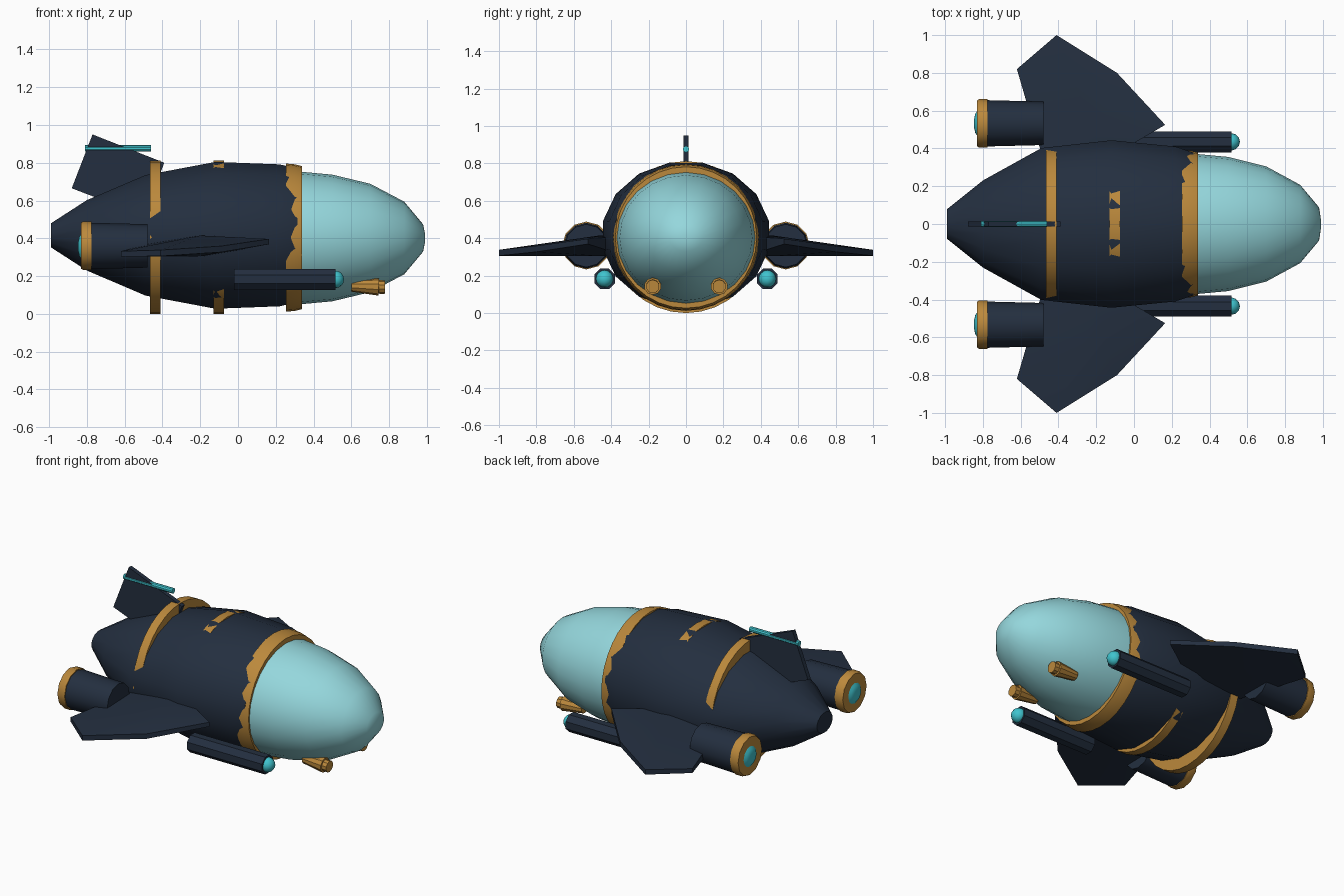
import bpy, bmesh, math
from mathutils import Matrix, Vector

if "Cube" in bpy.data.objects:
    bpy.data.objects.remove(bpy.data.objects["Cube"], do_unlink=True)


def material(name, rgb):
    m = bpy.data.materials.new(name)
    m.use_nodes = True
    m.diffuse_color = (*rgb, 1)
    m.node_tree.nodes["Principled BSDF"].inputs["Base Color"].default_value = (*rgb, 1)
    return m


NAVY = material("dark navy", (0.017, 0.028, 0.05))
GLASS = material("pale aqua", (0.30, 0.68, 0.72))
GOLD = material("gold", (0.50, 0.25, 0.045))
CYAN = material("bright cyan", (0.05, 0.55, 0.62))


def finish(name, bm, mat, smooth=True):
    bmesh.ops.recalc_face_normals(bm, faces=bm.faces)
    mesh = bpy.data.meshes.new(name)
    bm.to_mesh(mesh)
    bm.free()
    mesh.materials.append(mat)
    ob = bpy.data.objects.new(name, mesh)
    bpy.context.collection.objects.link(ob)
    if smooth:
        bpy.ops.object.select_all(action="DESELECT")
        ob.select_set(True)
        bpy.context.view_layer.objects.active = ob
        bpy.ops.object.shade_smooth_by_angle(angle=math.radians(35))
    return ob


def lathe(name, profile, mat, segs, y=0, z=0, turn=0.0, pitch=0.0):
    """Rings of (x, half width, half height) along x, capped at both ends."""
    bm = bmesh.new()
    rings = []
    for x, ry, rz in profile:
        angles = [(i + turn) * math.tau / segs for i in range(segs)]
        rings.append([bm.verts.new((x, ry * math.sin(a), rz * math.cos(a))) for a in angles])
    for a, b in zip(rings, rings[1:]):
        for i in range(segs):
            j = (i + 1) % segs
            bm.faces.new((a[i], a[j], b[j], b[i]))
    bm.faces.new(rings[0])
    bm.faces.new(rings[-1])
    pivot = Vector((profile[0][0], 0, 0))
    bmesh.ops.rotate(bm, verts=bm.verts, cent=pivot, matrix=Matrix.Rotation(pitch, 3, "Y"))
    bmesh.ops.translate(bm, verts=bm.verts, vec=(0, y, z))
    return finish(name, bm, mat)


def tube(name, steps, mat, segs, **place):
    return lathe(name, [(x, r, r) for x, r in steps], mat, segs, **place)


# Hull
lathe("hull", [(-0.99, 0.08, 0.065), (-0.8, 0.235, 0.19), (-0.49, 0.41, 0.325),
               (-0.12, 0.452, 0.396), (0.22, 0.418, 0.383), (0.315, 0.385, 0.36)],
      NAVY, 16, z=0.416, turn=0.5)

# Canopy
lathe("canopy", [(0.25, 0.372, 0.352), (0.34, 0.37, 0.35), (0.5, 0.355, 0.335),
                 (0.7, 0.305, 0.287), (0.88, 0.207, 0.192), (0.98, 0.088, 0.072),
                 (0.99, 0.02, 0.02)], GLASS, 24, z=0.402)

# Bands around the hull
tube("front_band", [(0.255, 0.392), (0.3, 0.388), (0.34, 0.378)], GOLD, 32, z=0.404)
tube("middle_band", [(-0.13, 0.406), (-0.075, 0.406)], GOLD, 32, z=0.406)
tube("rear_band", [(-0.465, 0.406), (-0.41, 0.406)], GOLD, 32, z=0.406)


# Wing: outline of (x, y, mid height, half thickness) around a thick centre
def wing(name, side):
    outline = [(-0.41, 1.0, 0.322, 0.016), (-0.62, 0.82, 0.318, 0.014),
               (-0.48, 0.34, 0.34, 0.03), (-0.15, 0.34, 0.36, 0.05),
               (0.165, 0.525, 0.383, 0.014), (-0.09, 0.8, 0.343, 0.016)]
    centre = (-0.2, 0.46, 0.36, 0.055)
    bm = bmesh.new()

    def pair(p):
        x, y, z, t = p
        return [bm.verts.new((x, side * y, z + s * t)) for s in (1, -1)]

    mid = pair(centre)
    edge = [pair(p) for p in outline]
    for a, b in zip(edge, edge[1:] + edge[:1]):
        bm.faces.new((a[0], b[0], b[1], a[1]))
        for k in (0, 1):
            bm.faces.new((mid[k], a[k], b[k]))
    finish(name, bm, NAVY)


# Paired parts
for label, side in (("left", -1), ("right", 1)):
    wing(label + "_wing", side)
    ey = side * 0.533
    tube(label + "_engine", [(-0.8, 0.123), (-0.48, 0.115)], NAVY, 12, y=ey, z=0.36)
    tube(label + "_engine_rim", [(-0.83, 0.122), (-0.82, 0.128), (-0.775, 0.128)],
         GOLD, 12, y=ey, z=0.361)
    tube(label + "_engine_glow", [(-0.846, 0.025), (-0.84, 0.052), (-0.82, 0.078)],
         CYAN, 12, y=ey, z=0.357)
    gy = side * 0.435
    tube(label + "_cannon", [(-0.02, 0.06), (0.515, 0.06)], NAVY, 8, y=gy, z=0.183, turn=0.5)
    bm = bmesh.new()
    bmesh.ops.create_uvsphere(bm, u_segments=12, v_segments=8, radius=0.046,
                              matrix=Matrix.Translation((0.515, gy, 0.183)))
    finish(label + "_cannon_tip", bm, CYAN)
    tube(label + "_headlight", [(0.6, 0.03), (0.745, 0.046), (0.746, 0.036), (0.778, 0.036)],
         GOLD, 10, y=side * 0.178, z=0.148, pitch=math.radians(2))

# Tail fin
bm = bmesh.new()
corners = [(-0.88, 0.665), (-0.77, 0.95), (-0.39, 0.8), (-0.5, 0.52)]
face = bm.faces.new([bm.verts.new((x, -0.014, z)) for x, z in corners])
grown = bmesh.ops.extrude_face_region(bm, geom=[face])["geom"]
bmesh.ops.translate(bm, vec=(0, 0.028, 0),
                    verts=[v for v in grown if isinstance(v, bmesh.types.BMVert)])
finish("tail_fin", bm, NAVY, smooth=False)
tube("tail_light_bar", [(-0.81, 0.017), (-0.46, 0.017)], CYAN, 10, z=0.876)
